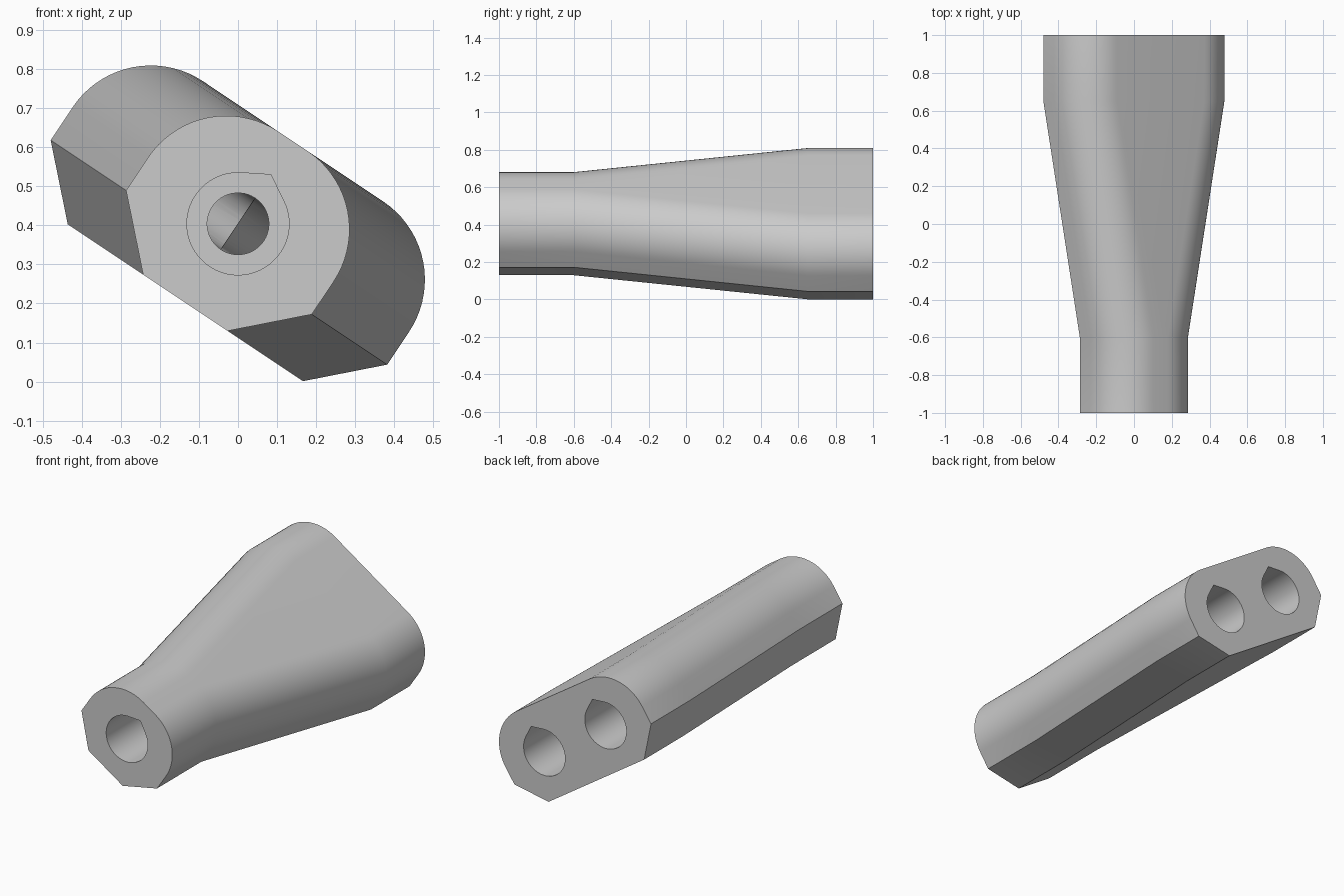
import bpy
import bmesh
from math import sin, cos, pi, radians
from mathutils import Matrix

cube = bpy.data.objects.get("Cube")
if cube:
    bpy.data.objects.remove(cube, do_unlink=True)

# Overall placement: the wide axis is tilted about the length of the part
PLACE = Matrix.Translation((0, 0, 0.404)) @ Matrix.Rotation(radians(33.7), 4, 'Y')
SPREAD = 0.232      # sideways offset of each branch
SOCKET_R = 0.131
BORE_R = 0.079
FRONT, NARROW, WIDE, BACK = -1.0, -0.6, 0.65, 1.0

grey = bpy.data.materials.new("plain_grey")
grey.use_nodes = True
colour = (0.6, 0.6, 0.6, 1)
grey.diffuse_color = colour
grey.node_tree.nodes["Principled BSDF"].inputs["Base Color"].default_value = colour


def loft(name, sections):
    """Join a list of (y, outline) sections into a closed solid."""
    bm = bmesh.new()
    rings = [[bm.verts.new((u, y, v)) for u, v in outline] for y, outline in sections]
    for a, b in zip(rings, rings[1:]):
        for i in range(len(a)):
            j = (i + 1) % len(a)
            bm.faces.new((a[i], a[j], b[j], b[i]))
    bm.faces.new(rings[0])
    bm.faces.new(rings[-1])
    bmesh.ops.recalc_face_normals(bm, faces=bm.faces)
    bm.transform(PLACE)
    mesh = bpy.data.meshes.new(name)
    bm.to_mesh(mesh)
    bm.free()
    mesh.materials.append(grey)
    obj = bpy.data.objects.new(name, mesh)
    bpy.context.collection.objects.link(obj)
    return obj


def body_outline(widen):
    """Rounded top, straight sides and chamfered flat base."""
    steps = 18
    half = [(0.13, -0.243), (0.286, -0.088)]
    for i in range(steps + 1):
        a = pi / 2 * i / steps
        half.append((0.045 + 0.241 * cos(a), 0.013 + 0.241 * sin(a)))
    half = [(u + widen, v) for u, v in half]
    return half + [(-u, v) for u, v in reversed(half)]


def circle(u, r, n=48):
    return [(u + r * cos(2 * pi * i / n), r * sin(2 * pi * i / n)) for i in range(n)]


def teardrop(u, r, n=40):
    """Circle with a shallow pointed roof."""
    start, sweep = radians(120), radians(300)
    pts = [(u + r * cos(start + sweep * i / n), r * sin(start + sweep * i / n))
           for i in range(n + 1)]
    return pts + [(u, r / cos(radians(30)))]


# Tapered body
body = loft("splitter_body", [(FRONT, body_outline(0)), (NARROW, body_outline(0)),
                              (WIDE, body_outline(SPREAD)), (BACK, body_outline(SPREAD))])

# Sockets at both ends and the two diverging bores between them
socket = teardrop(0, SOCKET_R)
cutters = [loft("front_socket_cutter", [(FRONT - 0.1, socket), (NARROW, socket)])]
for side, u in (("left", SPREAD), ("right", -SPREAD)):
    socket = teardrop(u, SOCKET_R)
    cutters.append(loft(side + "_socket_cutter", [(WIDE, socket), (BACK + 0.1, socket)]))
    near, far = circle(0, BORE_R), circle(u, BORE_R)
    cutters.append(loft(side + "_bore_cutter", [(NARROW - 0.05, near), (NARROW, near),
                                                (WIDE, far), (WIDE + 0.05, far)]))
for cutter in cutters:
    cutter.hide_render = True
    mod = body.modifiers.new(cutter.name, 'BOOLEAN')
    mod.operation = 'DIFFERENCE'
    mod.solver = 'EXACT'
    mod.object = cutter

# Bake the cuts and drop the cutters
bpy.context.view_layer.update()
graph = bpy.context.evaluated_depsgraph_get()
baked = bpy.data.meshes.new_from_object(body.evaluated_get(graph))
body.modifiers.clear()
body.data = baked
for cutter in cutters:
    bpy.data.objects.remove(cutter, do_unlink=True)

# Smooth the curved walls, keep the hard edges
bpy.ops.object.select_all(action='DESELECT')
body.select_set(True)
bpy.context.view_layer.objects.active = body
bpy.ops.object.shade_smooth_by_angle(angle=radians(30))
